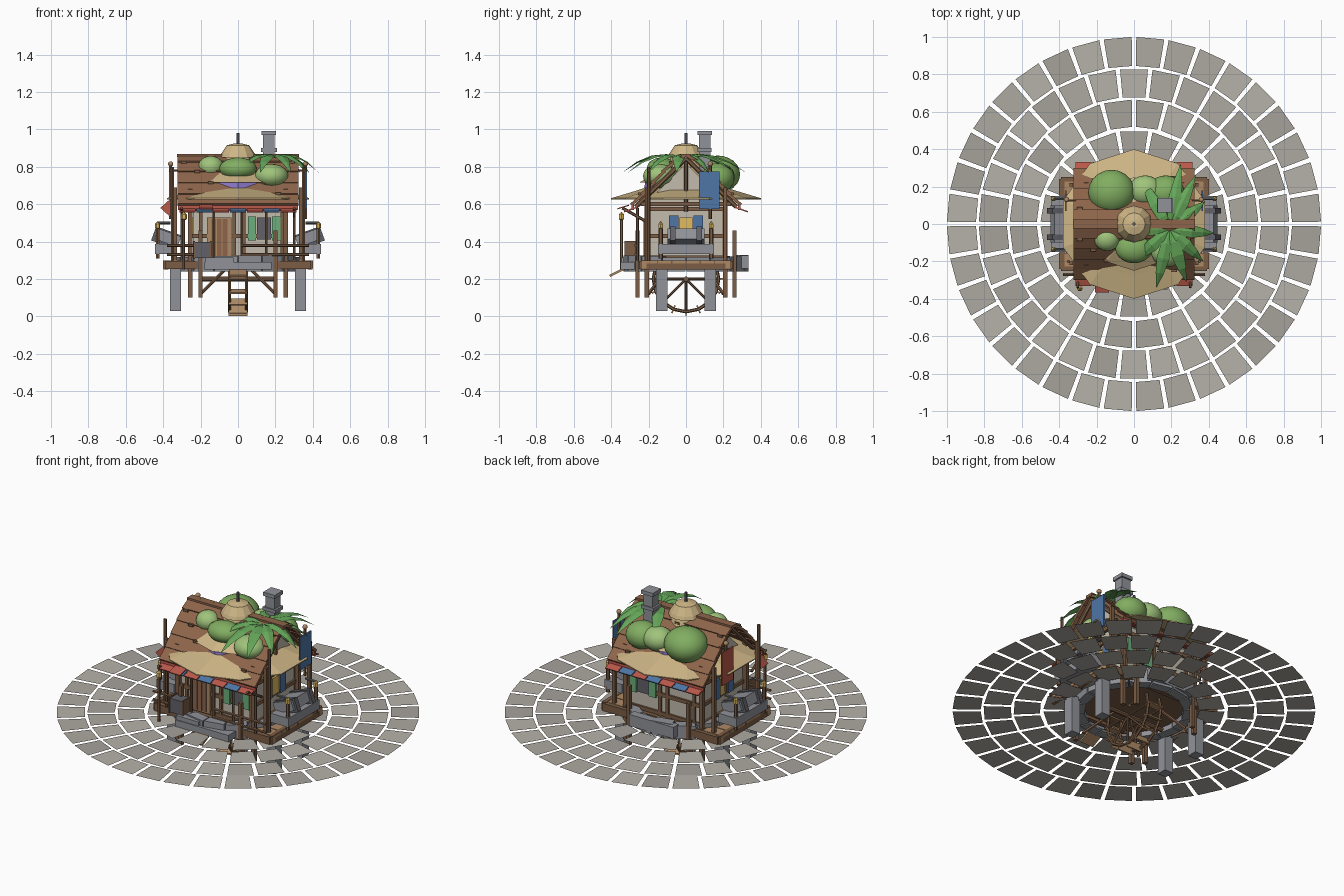
import bpy, bmesh, math, random
from mathutils import Vector, Matrix

if "Cube" in bpy.data.objects:
    bpy.data.objects.remove(bpy.data.objects["Cube"])
random.seed(4)
C = dict(wood=(.20, .11, .06), plank=(.42, .25, .13), roof=(.27, .13, .07), stone=(.28, .29, .32),
         dark=(.12, .12, .14), wall=(.55, .50, .42), straw=(.62, .47, .24), green=(.22, .42, .12),
         lime=(.35, .55, .2), leaf=(.13, .38, .1), red=(.5, .1, .07), blue=(.08, .18, .38),
         purple=(.25, .18, .55), gold=(.75, .5, .12), shutter=(.15, .42, .2),
         pave0=(.42, .40, .36), pave1=(.47, .45, .40), pave2=(.38, .36, .33))
M = {}
for k, c in C.items():
    M[k] = bpy.data.materials.new(k)
    M[k].diffuse_color = (*c, 1)


def mesh(name, verts, faces, col):
    me = bpy.data.meshes.new(name)
    me.from_pydata([tuple(v) for v in verts], [], faces)
    me.materials.append(M[col])
    ob = bpy.data.objects.new(name, me)
    bpy.context.collection.objects.link(ob)
    return ob


def from_bm(name, bm, col):
    ob = mesh(name, [], [], col)
    bm.to_mesh(ob.data)
    bm.free()
    return ob


def box(name, c, s, col, rot=(0, 0, 0)):
    bm = bmesh.new()
    bmesh.ops.create_cube(bm, size=1, matrix=Matrix.Diagonal((*s, 1)))
    ob = from_bm(name, bm, col)
    ob.location, ob.rotation_euler = c, rot
    return ob


def lathe(name, prof, col, c=(0, 0, 0), n=10, start=0):
    """Revolve (radius, z) points round z."""
    vs = [(r * math.cos(start + 2 * math.pi * i / n), r * math.sin(start + 2 * math.pi * i / n), z)
          for r, z in prof for i in range(n)]
    fs = [(j * n + i, j * n + (i + 1) % n, (j + 1) * n + (i + 1) % n, (j + 1) * n + i)
          for j in range(len(prof) - 1) for i in range(n)]
    ob = mesh(name, vs, fs, col)
    ob.location = c
    return ob


def pole(name, a, b, r, col, n=6):
    a, b = Vector(a), Vector(b)
    ob = lathe(name, [(0, 0), (r, 0), (r, (b - a).length), (0, (b - a).length)], col, a, n, math.pi / n)
    ob.rotation_euler = (b - a).to_track_quat('Z', 'Y').to_euler()
    return ob


def ball(name, c, s, col):
    bm = bmesh.new()
    bmesh.ops.create_icosphere(bm, subdivisions=3, radius=1, matrix=Matrix.Diagonal((*s, 1)))
    for f in bm.faces:
        f.smooth = True
    ob = from_bm(name, bm, col)
    ob.location = c
    return ob


# paving: four rings of flat trapezoid stones
for r0, r1, n in ((.845, 1, 36), (.68, .83, 30), (.52, .665, 24), (.36, .50, 18)):
    for i in range(n):
        a, h = (i + .5) * 2 * math.pi / n, math.pi / n
        pts = [(r * math.cos(a + t * h), r * math.sin(a + t * h), .25)
               for r, t in ((r0, -.86), (r1, -.86), (r1, .86), (r0, .86))]
        mesh("paving_stone", pts, [(0, 1, 2, 3)], "pave%d" % random.randint(0, 2))

# stone well curb
for i in range(16):
    a0, a1 = (i + .03) * math.pi / 8, (i + .97) * math.pi / 8
    z1 = .32 + random.uniform(-.006, .008)
    vs = [(r * math.cos(a), r * math.sin(a), z) for a in (a0, a1)
          for r, z in ((.275, .24), (.335, .24), (.335, z1), (.275, z1))]
    mesh("curb_stone", vs, [(0, 1, 2, 3), (7, 6, 5, 4), (0, 4, 5, 1), (1, 5, 6, 2), (2, 6, 7, 3), (3, 7, 4, 0)], "stone")

# water wheel below the house
wc = Vector((0, 0, .2))
for i in range(16):
    a, b = i * math.pi / 8, (i + 1) * math.pi / 8
    pa, pb = (wc + Vector((0, .175 * math.cos(t), .175 * math.sin(t))) for t in (a, b))
    if max(pa.z, pb.z) < .32:
        for x in (-.045, .045):
            pole("wheel_rim", pa + Vector((x, 0, 0)), pb + Vector((x, 0, 0)), .009, "wood")
        box("wheel_paddle", wc + (pa - wc) * 1.0, (.10, .045, .008), "plank", (a, 0, 0))
    if i % 2 == 0 and pa.z < .32:
        for x in (-.045, .045):
            pole("wheel_spoke", wc + Vector((x, 0, 0)), pa + Vector((x, 0, 0)), .007, "wood")
pole("wheel_axle", (-.2, 0, .2), (.2, 0, .2), .014, "wood", 8)

# stilts, piers and platform
for x in (-1, 1):
    for y in (-1, 1):
        box("stone_pier", (x * .335, y * .13, .145), (.058, .062, .23), "stone")
        box("stilt", (x * .255, y * .21, .39), (.024, .024, .58), "wood")
        box("outer_stilt", (x * .2, y * .26, .28), (.022, .022, .36), "wood")
        pole("brace", (x * .2, y * .2, .12), (x * .06, y * .1, .26), .009, "wood")
    box("side_beam", (x * .385, 0, .275), (.025, .48, .05), "wood")
    for y in (-.225, .225):
        box("deck_cross_beam", (x * .32, y, .275), (.16, .03, .04), "plank")
    for k in range(6):
        box("side_deck_plank", (x * .325, -.19 + k * .076, .29), (.15, .07, .016), "plank")
box("floor", (0, 0, .285), (.54, .46, .03), "wood")
for y in (-1, 1):
    box("long_beam", (0, y * .24, .275), (.78, .025, .045), "wood")

# side stone seats, cannons and lamp posts
for x in (-1, 1):
    box("stone_trough", (x * .385, 0, .36), (.12, .30, .055), "stone")
    box("tilted_block", (x * .375, 0, .42), (.13, .20, .06), "stone", (0, x * -.35, 0))
    for y in (-.07, .07):
        box("block_rib", (x * .385, y, .42), (.14, .03, .08), "dark", (0, x * -.35, 0))
    for y in (-.135, .135):
        pole("lamp_post", (x * .43, y, .31), (x * .43, y, .47), .011, "wood")
        lathe("lamp", [(0, 0), (.014, .005), (.014, .028), (0, .042)], "gold", (x * .43, y, .467), 6)
        pole("lamp_arm", (x * .36, y, .50), (x * .43, y, .50), .008, "dark")
    box("seat_rail", (x * .43, 0, .345), (.015, .30, .015), "wood")

# house body with gables
pts = [(-.2, .29), (.2, .29), (.2, .62), (0, .82), (-.2, .62)]
mesh("walls", [(x, y, z) for x in (-.24, .24) for y, z in pts],
     [(4, 3, 2, 1, 0), (5, 6, 7, 8, 9)] + [(i, (i + 1) % 5, 5 + (i + 1) % 5, 5 + i) for i in range(5)], "wall")
for s in (-1, 1):
    for z in (.315, .43, .575):
        box("timber_rail", (0, s * .203, z), (.50, .018, .022), "wood")
        box("gable_rail", (s * .243, 0, z), (.018, .42, .022), "wood")
    for x in (-.2, -.02, .03, .235):
        box("timber_stud", (x, s * .203, .44), (.018, .018, .29), "wood")
    box("gable_window", (s * .246, 0, .48), (.012, .07, .10), "gold")
    for y in (-.065, .065):
        box("gable_curtain", (s * .252, y, .48), (.014, .05, .12), "blue")
    pole("king_post", (s * .25, 0, .56), (s * .25, 0, .84), .012, "wood")
    for y in (-1, 1):
        pole("barge_board", (s * .30, y * .27, .585), (s * .30, 0, .845), .013, "wood")
        box("veranda_post", (s * .335, y * .21, .49), (.02, .02, .40), "wood")
    box("tie_beam", (s * .30, 0, .60), (.02, .48, .022), "wood")

# door, windows and shutters
box("door", (-.10, -.21, .42), (.13, .02, .22), "plank")
for x in (-.13, -.10, -.07):
    box("door_board", (x, -.222, .42), (.026, .008, .20), "roof")
for s in (-1, 1):
    box("window", (.14, s * .206, .47), (.075, .015, .12), "dark")
    for x in (.075, .205):
        box("shutter", (x, s * .213, .47), (.045, .014, .13), "shutter")
box("front_step", (-.10, -.31, .285), (.15, .07, .06), "stone")
box("front_slab", (.0, -.31, .27), (.36, .08, .04), "stone")
box("crate", (-.19, -.29, .355), (.08, .07, .085), "dark")
for x in (-.235, -.145):
    box("crate_edge", (x, -.29, .355), (.008, .076, .095), "wood")
box("ramp", (0, -.35, .245), (.09, .13, .012), "plank", (.45, 0, 0))
box("back_block", (0, .31, .29), (.3, .05, .07), "stone")
for x in (-.3, -.13, .02, .15, .3):
    pole("veranda_pole", (x, -.26, .3), (x, -.26, .58), .008, "wood")
for z in (.33, .38):
    pole("front_rail", (.02, -.27, z), (.38, -.27, z), .008, "wood")
    pole("front_rail", (-.38, -.27, z), (-.15, -.27, z), .008, "wood")
pole("front_lantern_post", (-.29, -.345, .25), (-.29, -.345, .53), .009, "wood")
lathe("front_lantern", [(0, 0), (.016, .01), (.016, .035), (0, .05)], "gold", (-.29, -.345, .51), 6)

# roof: overlapping plank courses on both slopes
prof = [(.01, .86), (.065, .825), (.12, .775), (.175, .715), (.23, .655), (.285, .60)]
for s in (-1, 1):
    for (y0, z0), (y1, z1) in zip(prof, prof[1:]):
        L = math.hypot(y1 - y0, z1 - z0)
        box("roof_course", (0, s * (y0 + y1) / 2, (z0 + z1) / 2), (.645, L + .018, .016), "roof",
            (-s * (math.atan2(z0 - z1, y1 - y0) - .08), 0, 0))
    for k in range(9):
        y0, z0 = prof[1 + k % 4]
        box("roof_peg", (-.29 + k * .072, s * (y0 + .02), z0), (.03, .014, .014), "wood")
    box("red_eave_trim", (0, s * .285, .583), (.64, .012, .03), "red")
    for k in range(7):
        box("awning_panel", (-.27 + k * .09, s * .295, .572), (.085, .075, .007), ("red", "blue")[k % 2],
            (s * -.35, 0, 0))
box("roof_ridge", (0, 0, .86), (.65, .05, .018), "roof")
box("awning_flap", (-.17, -.335, .585), (.075, .065, .006), "red", (.3, 0, 0))
pole("awning_strut", (.3, -.2, .5), (.3, -.34, .58), .008, "wood")
pole("awning_strut", (-.3, -.2, .5), (-.3, -.34, .58), .008, "wood")

# straw canopy tiers
a = math.pi / 10 + math.pi / 5
lathe("straw_brim", [(.40, .632), (.28, .668), (.18, .70), (.18, .692), (.40, .626), (.40, .632)], "straw", n=10, start=a)
lathe("purple_band", [(.225, .68), (.215, .73)], "purple", n=10, start=a)
lathe("upper_straw_brim", [(.25, .715), (.17, .765), (.10, .80), (.08, .86)], "straw", n=10, start=a)
lathe("straw_cap", [(.098, .85), (.09, .87), (.06, .915), (.02, .925), (0, .925)], "straw", n=12)
pole("cap_stem", (0, 0, .91), (0, 0, .98), .009, "dark")

# bushes on the roof
for c, s, col in (((-.12, .17, .76), (.125, .12, .10), "green"), ((-.145, -.08, .80), (.068, .065, .058), "lime"),
                  ((0, -.13, .79), (.10, .08, .06), "green"), ((.18, -.14, .75), (.09, .09, .065), "lime"),
                  ((.17, .17, .74), (.10, .09, .08), "green"), ((.06, .18, .75), (.09, .08, .07), "lime")):
    ball("bush", c, s, col)

# drooping palm leaves
base = Vector((.19, -.03, .85))
for tx, ty in ((.25, .32), (.04, .24), (.38, .12), (.43, -.05), (.37, -.20), (.28, -.31), (.12, -.34),
               (.0, -.20), (-.06, -.03), (.33, .26)):
    d = Vector((tx - base.x, ty - base.y, 0))
    side = Vector((-d.y, d.x, 0)).normalized()
    vs = []
    for t, w in ((0, .006), (.25, .028), (.5, .034), (.75, .022), (1, .001)):
        p = base + d * t + Vector((0, 0, .12 * t - .20 * t * t))
        vs += [p - side * w - Vector((0, 0, .3 * w)), p, p + side * w - Vector((0, 0, .3 * w))]
    mesh("palm_leaf", vs, [(3 * j + k, 3 * j + k + 1, 3 * j + k + 4, 3 * j + k + 3)
                           for j in range(4) for k in (0, 1)], "leaf")

# chimney
box("chimney", (.165, .10, .87), (.06, .06, .22), "stone")
box("chimney_collar", (.165, .10, .89), (.085, .075, .02), "stone")
box("chimney_cap", (.165, .10, .98), (.078, .078, .022), "stone")

# banners on poles
for s, col in ((1, "blue"), (-1, "red")):
    pole("flag_pole", (s * .36, .13, .52), (s * .36, .13, .81), .009, "wood")
    ball("flag_knob", (s * .36, .13, .815), (.014,) * 3, "plank")
    pole("flag_bar", (s * .31, .125, .78), (s * .37, .125, .78), .006, "wood")
    box("banner", (s * .365, .125, .675), (.008, .11, .20), col)
    pole("corner_pole", (s * .35, -.20, .3), (s * .35, -.20, .80), .009, "wood")
mesh("pennant", [(-.36, -.2, .53), (-.36, -.2, .63), (-.415, -.2, .58)], [(0, 1, 2)], "red")

for m in bpy.data.materials:
    if m.users and not m.is_grease_pencil:
        m.use_nodes = True
        m.node_tree.nodes["Principled BSDF"].inputs["Base Color"].default_value = m.diffuse_color
